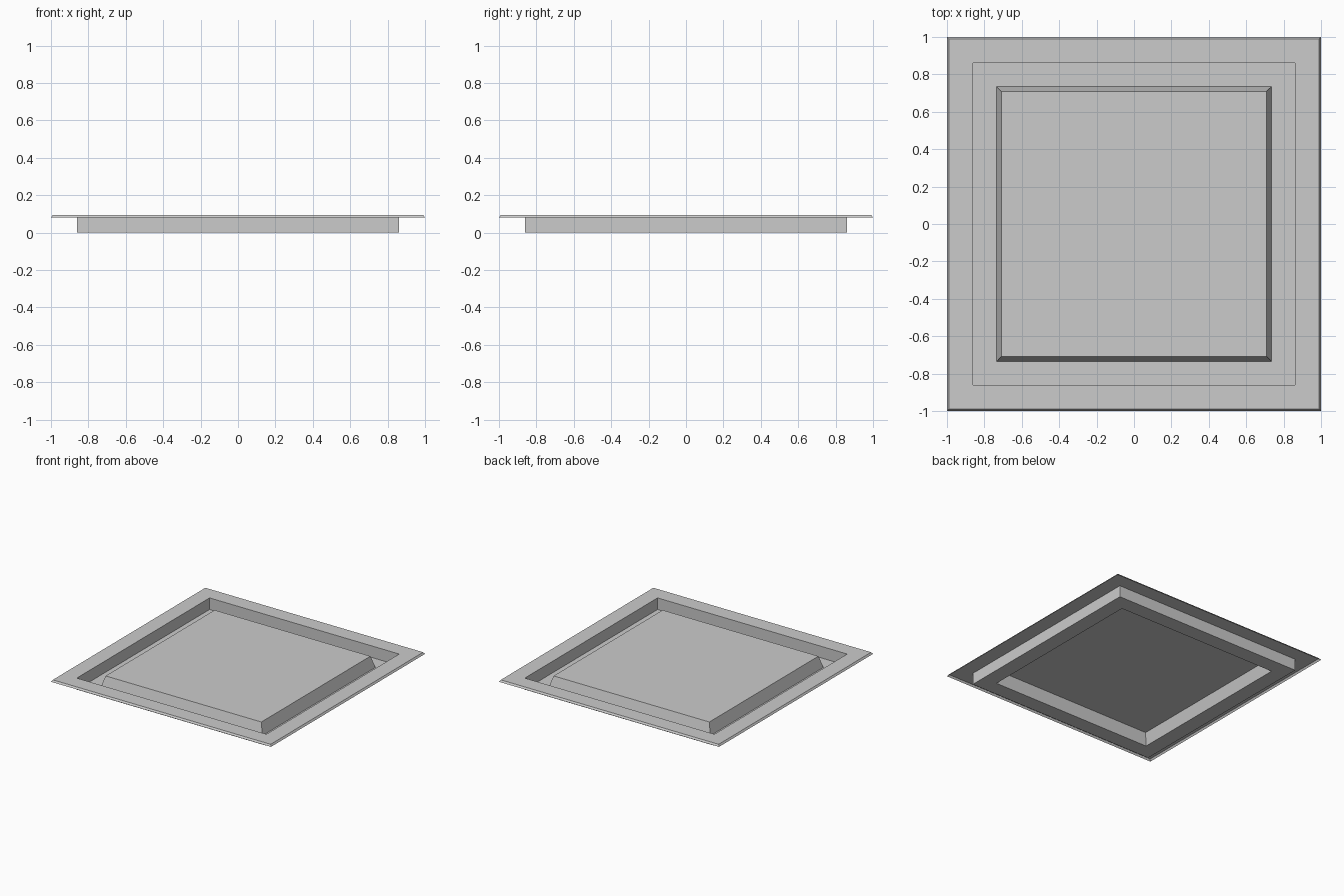
import bpy
import bmesh

cube = bpy.data.objects.get("Cube")
if cube:
    bpy.data.objects.remove(cube, do_unlink=True)

TOP = 0.095    # height of the flange and the raised panel
WALL = 0.862   # half width of the channel's outer wall
PANEL = 0.708  # half width of the raised panel

grey = bpy.data.materials.new("light grey")
grey.use_nodes = True
colour = (0.6, 0.6, 0.6, 1)
grey.diffuse_color = colour
grey.node_tree.nodes["Principled BSDF"].inputs["Base Color"].default_value = colour


def square_sheet(name, profile, filled=False):
    """Sweep a (half width, height) profile, outside to inside, around a square."""
    bm = bmesh.new()
    rings = [[bm.verts.new((sx * r, sy * r, z))
              for sx, sy in ((-1, -1), (1, -1), (1, 1), (-1, 1))]
             for r, z in profile]
    for outer, inner in zip(rings, rings[1:]):
        for i in range(4):
            j = (i + 1) % 4
            bm.faces.new((outer[i], outer[j], inner[j], inner[i]))
    if filled:
        bm.faces.new(rings[-1])
    mesh = bpy.data.meshes.new(name)
    bm.to_mesh(mesh)
    bm.free()
    mesh.materials.append(grey)
    obj = bpy.data.objects.new(name, mesh)
    bpy.context.collection.objects.link(obj)
    return obj


# Flat flange with a thin sloping lip
square_sheet("flange", [(1, 0.08), (0.99, TOP), (WALL, TOP)])
# Sunken channel: upright outer wall and flat floor
square_sheet("channel", [(WALL, TOP), (WALL, 0), (0.735, 0)])
# Raised central panel with sloping sides, hollow underneath
square_sheet("raised_panel", [(0.735, 0), (PANEL, TOP)], filled=True)
